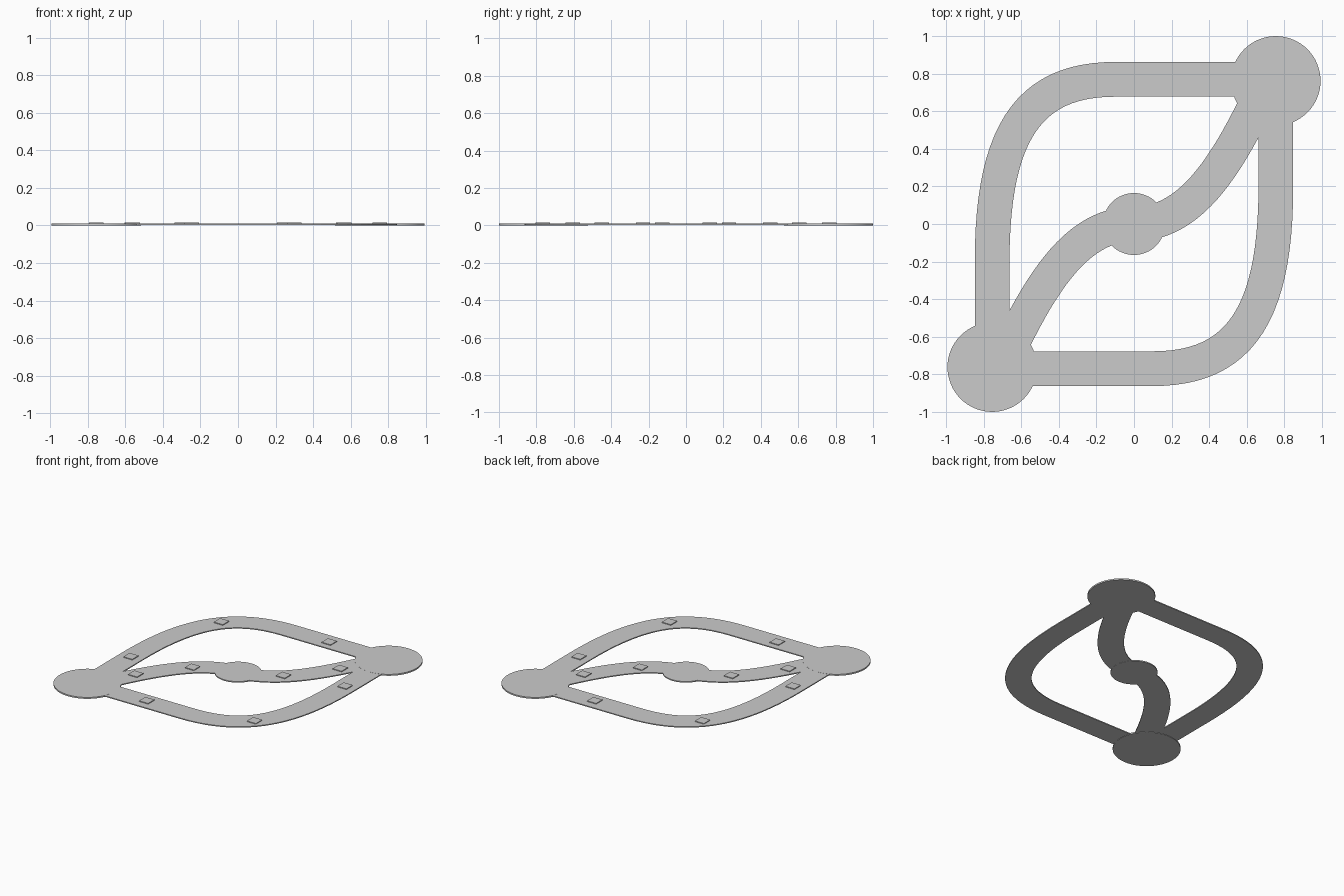
import bpy, bmesh
from mathutils import Vector
from mathutils.geometry import interpolate_bezier

if "Cube" in bpy.data.objects:
    bpy.data.objects.remove(bpy.data.objects["Cube"])

WIDTH = 0.185          # path width
PATH_Z = (0.003, 0.0105)
DISC_Z = (0.0, 0.011)


def finish(name, bm):
    bmesh.ops.recalc_face_normals(bm, faces=bm.faces)
    mesh = bpy.data.meshes.new(name)
    bm.to_mesh(mesh)
    bm.free()
    obj = bpy.data.objects.new(name, mesh)
    bpy.context.collection.objects.link(obj)
    return obj


def disc(name, x, y, radius, z0, z1):
    bpy.ops.mesh.primitive_cylinder_add(vertices=64, radius=radius, depth=z1 - z0,
                                        location=(x, y, (z0 + z1) / 2))
    bpy.context.object.name = name
    bpy.ops.object.shade_smooth_by_angle()


def tile(name, x, y):
    bpy.ops.mesh.primitive_cube_add(size=1, location=(x, y, 0.011))
    bpy.context.object.name = name
    bpy.context.object.scale = (0.077, 0.077, 0.011)


def bezier(p0, p1, p2, p3, n=24):
    return interpolate_bezier(*[Vector((*p, 0)) for p in (p0, p1, p2, p3)], n)


def ribbon(name, pts):
    """Flat strip of constant width and small thickness along a centreline."""
    bm = bmesh.new()
    rings = []
    for i, p in enumerate(pts):
        d = (pts[min(i + 1, len(pts) - 1)] - pts[max(i - 1, 0)]).normalized()
        side = Vector((-d.y, d.x, 0)) * WIDTH / 2
        lo, hi = Vector((0, 0, PATH_Z[0])), Vector((0, 0, PATH_Z[1]))
        rings.append([bm.verts.new(v) for v in
                      (p - side + lo, p + side + lo, p + side + hi, p - side + hi)])
    for a, b in zip(rings, rings[1:]):
        for k in range(4):
            bm.faces.new((a[k], a[(k + 1) % 4], b[(k + 1) % 4], b[k]))
    bm.faces.new(rings[0])
    bm.faces.new(rings[-1])
    return finish(name, bm)


# Outer and middle centrelines; everything is symmetric under a half turn
outer = ([Vector((-0.755, -0.72, 0))]
         + bezier((-0.755, -0.2), (-0.755, 0.5), (-0.55, 0.77), (-0.1, 0.77))
         + [Vector((0.72, 0.77, 0))])
half = bezier((0, 0), (0.3, 0), (0.5, 0.3), (0.72, 0.79))
middle = [-p for p in reversed(half[1:])] + half

# Paths
ribbon("left_path", outer)
ribbon("right_path", [-p for p in outer])
ribbon("middle_path", middle)

# Round plazas
disc("middle_disc", 0, 0, 0.165, 0.002, PATH_Z[1])
for s, side in ((-1, "near"), (1, "far")):
    disc(side + "_end_disc", s * 0.755, s * 0.762, 0.238, *DISC_Z)
    # Small raised square markers along the paths
    for x, y in ((0.755, 0.23), (0.565, -0.605), (-0.245, -0.765),
                 (0.56, 0.45), (0.30, 0.127)):
        tile(side + "_marker", s * x, s * y)
